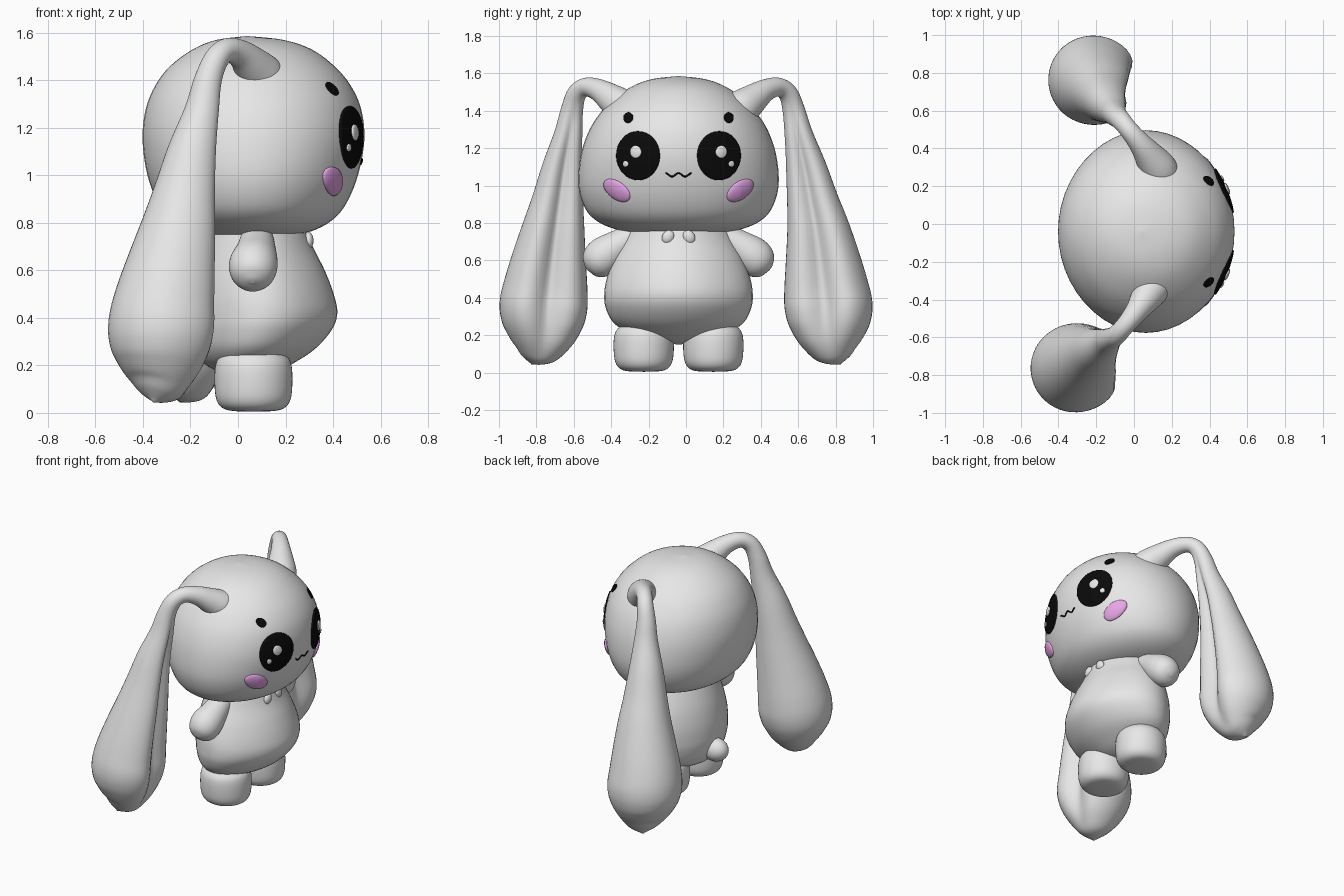
import bpy, bmesh, math
from mathutils import Vector, Matrix
from mathutils.bvhtree import BVHTree

cube = bpy.data.objects.get("Cube")
if cube:
    bpy.data.objects.remove(cube, do_unlink=True)

MID = -0.04  # centre plane of the body along y


def material(name, r, g, b):
    m = bpy.data.materials.new(name)
    m.use_nodes = True
    m.diffuse_color = (r, g, b, 1)
    m.node_tree.nodes["Principled BSDF"].inputs["Base Color"].default_value = (r, g, b, 1)
    return m


plush = material("soft_grey", 0.8, 0.8, 0.8)
black = material("black", 0.003, 0.003, 0.003)
pink = material("pink", 0.8, 0.38, 0.8)


def finish(name, bm, mat):
    bmesh.ops.recalc_face_normals(bm, faces=bm.faces)
    me = bpy.data.meshes.new(name)
    bm.to_mesh(me)
    bm.free()
    me.materials.append(mat)
    me.polygons.foreach_set("use_smooth", [True] * len(me.polygons))
    ob = bpy.data.objects.new(name, me)
    bpy.context.collection.objects.link(ob)
    return ob


def smooth_keys(keys, steps=5):
    """Catmull-Rom interpolation of key tuples."""
    out = []
    for i in range(len(keys) - 1):
        quad = (keys[max(i - 1, 0)], keys[i], keys[i + 1], keys[min(i + 2, len(keys) - 1)])
        for s in range(steps):
            t = s / steps
            out.append([b + 0.5 * t * (c - a + t * (2 * a - 5 * b + 4 * c - d + t * (3 * (b - c) + d - a)))
                        for a, b, c, d in zip(*quad)])
    return out + [list(keys[-1])]


def loft(name, rings, groove_dir=Vector((1, 0, 0)), pinch=0, segs=48):
    """Skin rings given as centre, axis u, axis v, groove depth; pinch slims the diagonals."""
    bm = bmesh.new()
    loops = []
    for c, u, v, groove in rings:
        mid = math.atan2(groove_dir.dot(v), groove_dir.dot(u))
        loop = []
        for k in range(segs):
            a = math.tau * k / segs
            off = (a - mid + math.pi) % math.tau - math.pi
            f = 1 - pinch * math.sin(2 * a) ** 2
            f += groove * (0.28 * math.exp(-off ** 2) - 1.2 * math.exp(-(off / 0.42) ** 2))
            loop.append(bm.verts.new(c + (u * math.cos(a) + v * math.sin(a)) * f))
        loops.append(loop)
    for p, q in zip(loops, loops[1:]):
        for k in range(segs):
            n = (k + 1) % segs
            bm.faces.new((p[k], p[n], q[n], q[k]))
    bm.faces.new(loops[0])
    bm.faces.new(loops[-1])
    return finish(name, bm, plush)


def upright(name, keys, cy, pinch=0):
    """Stacked ellipses: z, centre x, radius x, radius y."""
    return loft(name, [(Vector((cx, cy, z)), Vector((max(rx, 0.004), 0, 0)), Vector((0, max(ry, 0.004), 0)), 0)
                       for z, cx, rx, ry in smooth_keys(keys)], pinch=pinch)


def sweep(name, keys, out_dir, groove_dir):
    """Tube along a path in the vertical plane of out_dir: x, y, z, radius, groove."""
    pts = smooth_keys(keys)
    side = Vector((0, 0, 1)).cross(Vector(out_dir)).normalized()
    rings = []
    for i, (x, y, z, r, g) in enumerate(pts):
        a, b = pts[max(i - 1, 0)], pts[min(i + 1, len(pts) - 1)]
        t = (Vector(b[:3]) - Vector(a[:3])).normalized()
        r = max(r, 0.004)
        rings.append((Vector((x, y, z)), side.cross(t).normalized() * r, side * r, max(g, 0)))
    return loft(name, rings, Vector(groove_dir))


def ellipsoid(name, loc, radii, tilt=0):
    bm = bmesh.new()
    m = Matrix.Translation(loc) @ Matrix.Rotation(tilt, 4, 'X') @ Matrix.Diagonal((*radii, 1))
    bmesh.ops.create_uvsphere(bm, u_segments=24, v_segments=14, radius=1, matrix=m)
    return finish(name, bm, plush)


# Head, body and tail
head = upright("head", [
    (0.74, 0.06, 0, 0), (0.745, 0.06, 0.15, 0.2), (0.765, 0.06, 0.25, 0.33), (0.81, 0.06, 0.335, 0.435),
    (0.88, 0.06, 0.395, 0.5), (1.0, 0.062, 0.443, 0.535), (1.15, 0.065, 0.467, 0.525),
    (1.28, 0.065, 0.453, 0.485), (1.38, 0.063, 0.41, 0.425), (1.46, 0.06, 0.345, 0.35),
    (1.53, 0.06, 0.25, 0.25), (1.57, 0.05, 0.14, 0.14), (1.586, 0.04, 0, 0)], MID)
upright("body", [
    (0.15, 0.04, 0, 0), (0.17, 0.04, 0.11, 0.14), (0.21, 0.045, 0.19, 0.26), (0.27, 0.07, 0.255, 0.35),
    (0.35, 0.095, 0.3, 0.39), (0.42, 0.105, 0.313, 0.397), (0.5, 0.1, 0.303, 0.385),
    (0.6, 0.09, 0.275, 0.35), (0.7, 0.08, 0.235, 0.3), (0.8, 0.08, 0.2, 0.25)], MID, pinch=0.04)
ellipsoid("tail", (-0.2, MID, 0.293), (0.09, 0.072, 0.078))

# Surface of the head, for parts that lie on the face
bm = bmesh.new()
bm.from_mesh(head.data)
head_tree = BVHTree.FromBMesh(bm)
bm.free()


def on_face(y, z, lift):
    hit, normal, _, _ = head_tree.ray_cast(Vector((2, y, z)), Vector((-1, 0, 0)))
    return hit + (normal if normal.x > 0 else -normal) * lift


def patch(name, y, z, ry, rz, mat, tilt=0, lift=0.007, dome=0.0):
    """Rounded disc that follows the head surface."""
    bm = bmesh.new()
    loops = []
    n = 32
    for t in (0.02, 0.3, 0.55, 0.75, 0.9, 0.98, 1.0):
        h = (lift if t < 1 else -0.004) + dome * math.sqrt(1 - t * t)
        loop = []
        for k in range(n):
            a = math.tau * k / n
            p, q = ry * t * math.cos(a), rz * t * math.sin(a)
            loop.append(bm.verts.new(on_face(y + p * math.cos(tilt) - q * math.sin(tilt),
                                             z + p * math.sin(tilt) + q * math.cos(tilt), h)))
        loops.append(loop)
    bm.faces.new(loops[0])
    for p, q in zip(loops, loops[1:]):
        for k in range(n):
            m = (k + 1) % n
            bm.faces.new((p[k], p[m], q[m], q[k]))
    return finish(name, bm, mat)


EAR = [
    (0.13, -0.26, 1.355, 0.1, 0), (0.1, -0.325, 1.41, 0.1, 0), (0.06, -0.39, 1.46, 0.082, 0),
    (0.01, -0.465, 1.51, 0.06, 0),
    (-0.045, -0.535, 1.527, 0.05, 0), (-0.09, -0.585, 1.49, 0.052, 0), (-0.125, -0.61, 1.4, 0.06, 0.1),
    (-0.15, -0.63, 1.27, 0.076, 0.3), (-0.19, -0.66, 1.1, 0.107, 0.42), (-0.22, -0.685, 0.93, 0.135, 0.45),
    (-0.245, -0.707, 0.78, 0.164, 0.45), (-0.275, -0.73, 0.62, 0.195, 0.45), (-0.3, -0.748, 0.48, 0.22, 0.42),
    (-0.313, -0.762, 0.37, 0.233, 0.38), (-0.32, -0.768, 0.28, 0.222, 0.32), (-0.326, -0.776, 0.2, 0.188, 0.22),
    (-0.335, -0.79, 0.13, 0.138, 0.1), (-0.345, -0.81, 0.08, 0.08, 0), (-0.355, -0.825, 0.045, 0, 0)]
ARM = [
    (0.08, -0.28, 0.73, 0.07, 0), (0.075, -0.36, 0.68, 0.085, 0), (0.065, -0.43, 0.63, 0.102, 0),
    (0.063, -0.475, 0.59, 0.095, 0), (0.062, -0.505, 0.563, 0.07, 0), (0.062, -0.52, 0.55, 0.035, 0),
    (0.062, -0.524, 0.546, 0, 0)]
LEG = [
    (0.005, 0.065, 0, 0), (0.008, 0.065, 0.085, 0.085), (0.022, 0.065, 0.132, 0.128), (0.06, 0.065, 0.157, 0.153),
    (0.13, 0.065, 0.164, 0.161), (0.2, 0.065, 0.16, 0.157), (0.24, 0.065, 0.14, 0.135), (0.3, 0.065, 0.08, 0.08)]

# Paired parts: side -1 is at -y, side 1 at +y
for side, tag in ((-1, "right"), (1, "left")):
    def at(offset):
        return MID + side * offset

    ear = EAR
    if side > 0:
        ear = []
        for x, y, z, r, g in EAR:
            drop = 1 - z / 1.53
            ear.append((x + 0.02 + 0.095 * drop, -y - 0.04 * (1 - min(1, drop * 2)), z, r, g))
    sweep(tag + "_ear", ear, (-0.66, side * 0.75, 0), (1, -0.15 * side, 0))
    sweep(tag + "_arm", [(x, at(-y - 0.04), z, r, g) for x, y, z, r, g in ARM], (0, side, 0), (1, 0, 0))
    upright(tag + "_leg", LEG, at(0.186))
    patch(tag + "_eye", at(0.215), 1.16, 0.117, 0.132, black)
    patch(tag + "_eye_glint", at(0.225), 1.18, 0.029, 0.033, plush, lift=0.011, dome=0.007)
    patch(tag + "_small_glint", at(0.278), 1.117, 0.014, 0.016, plush, lift=0.011, dome=0.004)
    patch(tag + "_brow", at(0.267), 1.362, 0.024, 0.028, black, tilt=side * 0.5)
    patch(tag + "_cheek", at(0.328), 0.975, 0.082, 0.045, pink, tilt=side * 0.65, lift=0.003, dome=0.015)
    ellipsoid(tag + "_collar_bead", (0.296, at(0.056), 0.725), (0.022, 0.032, 0.038), side * 0.5)

# Wavy mouth
curve = bpy.data.curves.new("mouth", 'CURVE')
curve.dimensions = '3D'
curve.bevel_depth = 0.0045
curve.bevel_resolution = 2
spline = curve.splines.new('POLY')
count = 33
spline.points.add(count - 1)
for i, p in enumerate(spline.points):
    s = 2 * i / (count - 1) - 1
    p.co = (*on_face(MID + 0.07 * s, 1.058 + 0.009 * math.cos(s * math.tau), 0.002), 1)
curve.materials.append(black)
mouth = bpy.data.objects.new("mouth", curve)
bpy.context.collection.objects.link(mouth)
